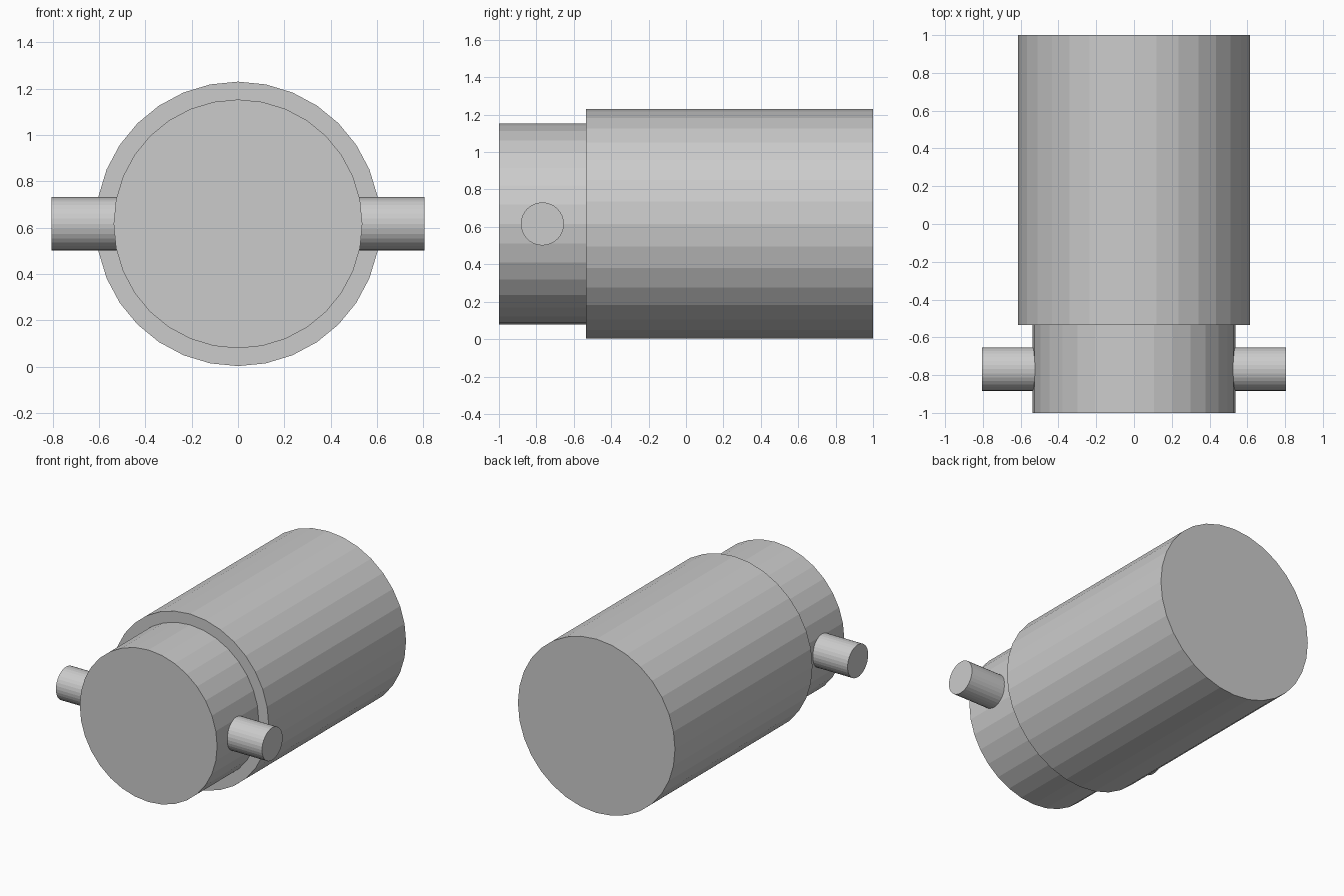
import bpy, bmesh
from math import sin, cos, tau
from mathutils import Vector

if "Cube" in bpy.data.objects:
    bpy.data.objects.remove(bpy.data.objects["Cube"])

SIDES = 32
AXIS_Z = 0.616


def lathe(name, profile, axis, centre):
    """Closed flat-faced solid from (distance along axis, radius) rings."""
    bm = bmesh.new()
    rings = []
    for d, r in profile:
        ring = []
        for i in range(SIDES):
            a, b = r * cos(tau * i / SIDES), r * sin(tau * i / SIDES)
            p = Vector((d, a, b)) if axis == 'X' else Vector((a, d, b))
            ring.append(bm.verts.new(p + Vector(centre)))
        rings.append(ring)
    for r0, r1 in zip(rings, rings[1:]):
        for i in range(SIDES):
            j = (i + 1) % SIDES
            bm.faces.new((r0[i], r0[j], r1[j], r1[i]))
    bm.faces.new(rings[0])
    bm.faces.new(rings[-1])
    bmesh.ops.recalc_face_normals(bm, faces=bm.faces)
    mesh = bpy.data.meshes.new(name)
    bm.to_mesh(mesh)
    bm.free()
    obj = bpy.data.objects.new(name, mesh)
    bpy.context.collection.objects.link(obj)
    return obj


# Stepped body: narrow front neck, shoulder, wide barrel
lathe("stepped_body",
      [(-1.0, 0.537), (-0.535, 0.537), (-0.535, 0.614), (1.0, 0.614)],
      'Y', (0, 0, AXIS_Z))

# Cross pin running sideways through the neck
lathe("cross_pin", [(-0.806, 0.115), (0.806, 0.115)],
      'X', (0, -0.768, AXIS_Z))
